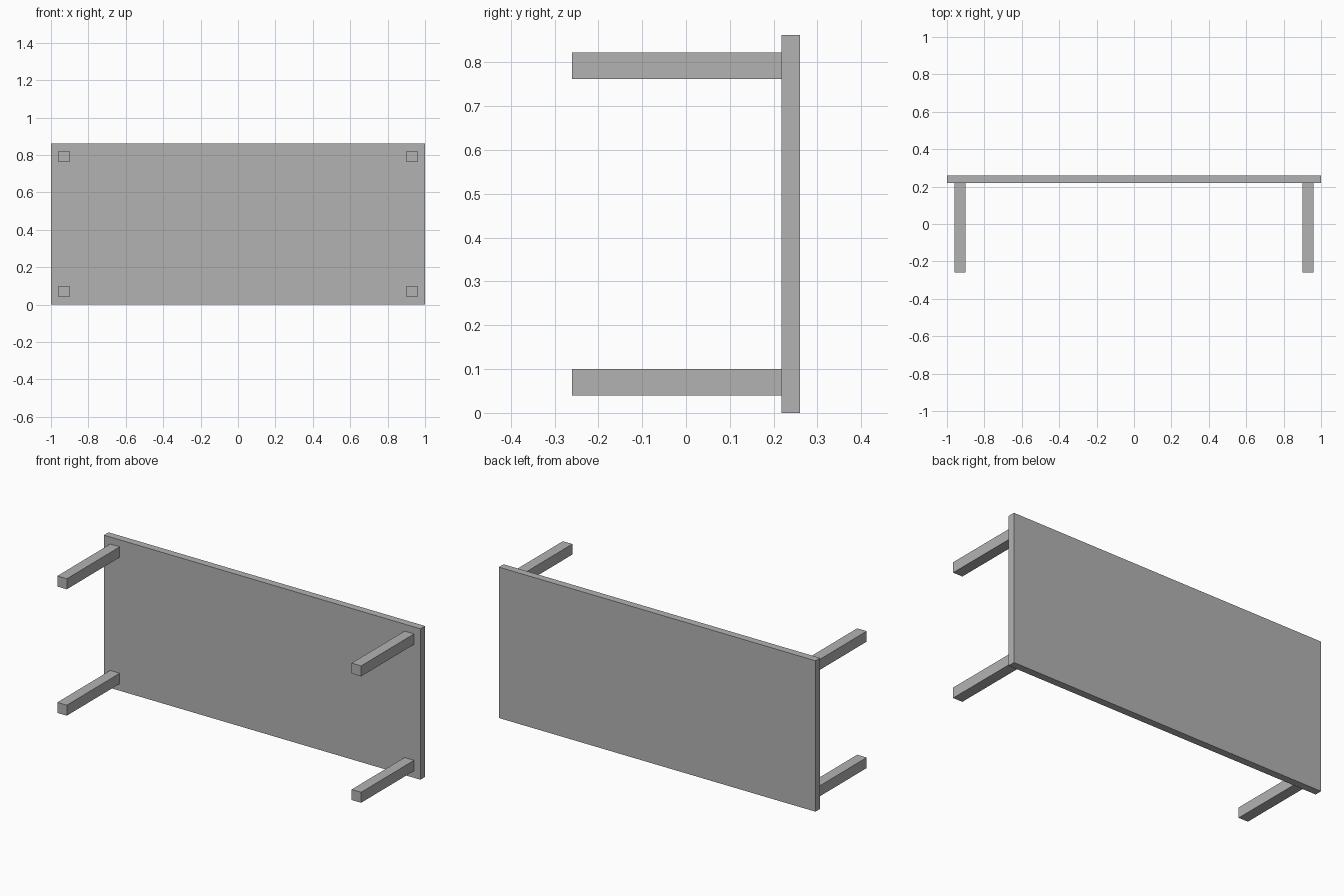
import bpy

cube = bpy.data.objects.get("Cube")
if cube:
    bpy.data.objects.remove(cube, do_unlink=True)

# Single plain grey
grey = bpy.data.materials.new("plain grey")
grey.use_nodes = True
colour = (0.45, 0.45, 0.45, 1)
grey.diffuse_color = colour
grey.node_tree.nodes["Principled BSDF"].inputs["Base Color"].default_value = colour


def box(name, centre, size):
    bpy.ops.mesh.primitive_cube_add(size=1, location=centre)
    obj = bpy.context.object
    obj.name = name
    obj.scale = size
    bpy.ops.object.transform_apply(location=False, rotation=False, scale=True)
    obj.data.materials.append(grey)
    return obj


HEIGHT, DEPTH, THICK = 0.862, 0.52, 0.042
LEG, INSET = 0.06, 0.04
leg_length = DEPTH - THICK

# Table top, standing on its long edge
box("table_top", (0, (DEPTH - THICK) / 2, HEIGHT / 2), (2, THICK, HEIGHT))

# Four square legs pointing to the front
offset = INSET + LEG / 2
for side, x in (("right", -1 + offset), ("left", 1 - offset)):
    for level, z in (("lower", offset), ("upper", HEIGHT - offset)):
        box(f"{level}_{side}_leg", (x, -THICK / 2, z), (LEG, leg_length, LEG))
